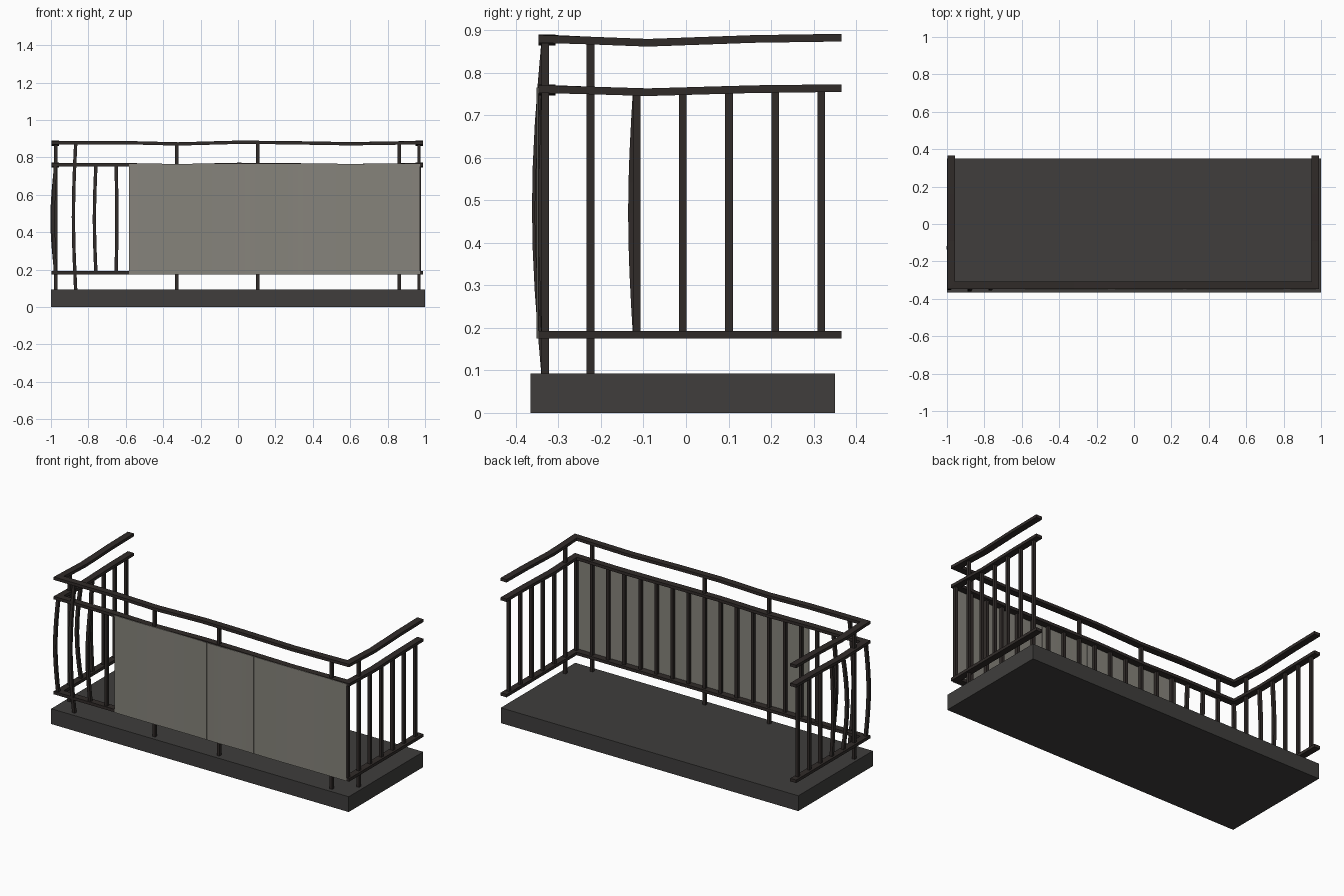
import bpy, bmesh, math

if "Cube" in bpy.data.objects:
    bpy.data.objects.remove(bpy.data.objects["Cube"])


def material(name, rgb):
    m = bpy.data.materials.new(name)
    m.diffuse_color = (*rgb, 1)
    m.use_nodes = True
    m.node_tree.nodes["Principled BSDF"].inputs["Base Color"].default_value = m.diffuse_color
    return m


CONCRETE = material("dark_concrete", (0.05, 0.048, 0.046))
METAL = material("dark_metal", (0.03, 0.024, 0.022))
SHEET = material("grey_sheet", (0.24, 0.23, 0.20))


def sweep(name, rings, mat):
    """Join a list of four-point rings into a closed bar."""
    bm = bmesh.new()
    vs = [[bm.verts.new(p) for p in ring] for ring in rings]
    for a, b in zip(vs, vs[1:]):
        for k in range(4):
            bm.faces.new((a[k], a[(k + 1) % 4], b[(k + 1) % 4], b[k]))
    bm.faces.new(vs[0][::-1])
    bm.faces.new(vs[-1])
    bmesh.ops.recalc_face_normals(bm, faces=bm.faces[:])
    me = bpy.data.meshes.new(name)
    bm.to_mesh(me)
    bm.free()
    me.materials.append(mat)
    ob = bpy.data.objects.new(name, me)
    bpy.context.collection.objects.link(ob)
    return ob


def rail(name, z, sag):
    """U-shaped mitred rail with a slightly worn, wavy height."""
    w, h = 0.020, 0.009
    xl, xr, yf = -0.976, 0.970, -0.327
    side = [(0.365, 0.003), (0.16, 0), (-0.09, -0.009), (-0.22, -0.004)]
    front = [(-0.6, 0), (-0.32, -0.007), (0, 0.002), (0.25, 0), (0.6, -0.006)]
    path = [(xl, y, d, 1, 0) for y, d in side] + [(xl, yf, 0, 1, 1)]
    path += [(x, yf, d, 0, 1) for x, d in front]
    path += [(xr, yf, 0, -1, 1)] + [(xr, y, d, -1, 0) for y, d in side[::-1]]
    rings = []
    for x, y, d, nx, ny in path:
        zc = z + d * sag
        ax, ay = nx * w, ny * w
        rings.append([(x - ax, y - ay, zc - h), (x + ax, y + ay, zc - h),
                      (x + ax, y + ay, zc + h), (x - ax, y - ay, zc + h)])
    sweep(name, rings, METAL)


def bar(name, x, y, z0, z1, bend=(0, 0), r=0.009):
    """Upright square bar, bowed by the bend offset at mid height."""
    n = 8 if any(bend) else 1
    rings = []
    for i in range(n + 1):
        t = i / n
        s = math.sin(math.pi * t)
        cx, cy, z = x + bend[0] * s, y + bend[1] * s, z0 + (z1 - z0) * t
        rings.append([(cx + a * r, cy + b * r, z)
                      for a, b in ((-1, -1), (1, -1), (1, 1), (-1, 1))])
    sweep(name, rings, METAL)


# floor slab
sweep("floor_slab", [[(x, -0.365, 0), (x, 0.35, 0), (x, 0.35, 0.093), (x, -0.365, 0.093)]
                     for x in (-1, 1)], CONCRETE)

# rails
rail("top_rail", 0.879, 1)
rail("middle_rail", 0.761, 0.8)
rail("bottom_rail", 0.184, 0)

# front balusters and posts; the left ones are bent
bends = {0: (-0.012, -0.012), 1: (-0.012, -0.022), 2: (-0.008, -0.016), 3: (0.004, -0.006)}
for i in range(19):
    x = -0.976 + i * 0.1081
    post = i in (1, 6, 10, 17)
    z0, z1 = (0.09, 0.873) if post else (0.184, 0.756)
    bar("front_post" if post else "front_baluster", x, -0.331, z0, z1, bends.get(i, (0, 0)))

# side balusters and posts
side_bends = {1: (-0.01, -0.003), 2: (-0.02, -0.011), 3: (-0.012, 0)}
for name, x in (("left", -0.974), ("right", 0.968)):
    for i in range(1, 7):
        y = -0.333 + i * 0.1085
        z0, z1 = (0.09, 0.873) if i == 1 else (0.184, 0.756)
        bend = side_bends.get(i, (0, 0)) if name == "left" and i > 1 else (0, 0)
        bar(name + ("_post" if i == 1 else "_baluster"), x, y, z0, z1, bend)

# thin, faintly rippled cover sheets on the front
edges = [-0.585, 0.035, 0.350, 0.975]
for a, b in zip(edges, edges[1:]):
    rings = []
    n = 12
    for i in range(n + 1):
        x = a + 0.001 + (b - a - 0.002) * i / n
        y = -0.3485 - 0.0012 * math.sin(math.pi * 2 * i / n)
        rings.append([(x, y - 0.0015, 0.175), (x, y + 0.0015, 0.175),
                      (x, y + 0.0015, 0.765), (x, y - 0.0015, 0.765)])
    ob = sweep("cover_sheet", rings, SHEET)
    bpy.context.view_layer.objects.active = ob
    ob.select_set(True)
    bpy.ops.object.shade_smooth_by_angle(angle=math.radians(30))
    ob.select_set(False)
